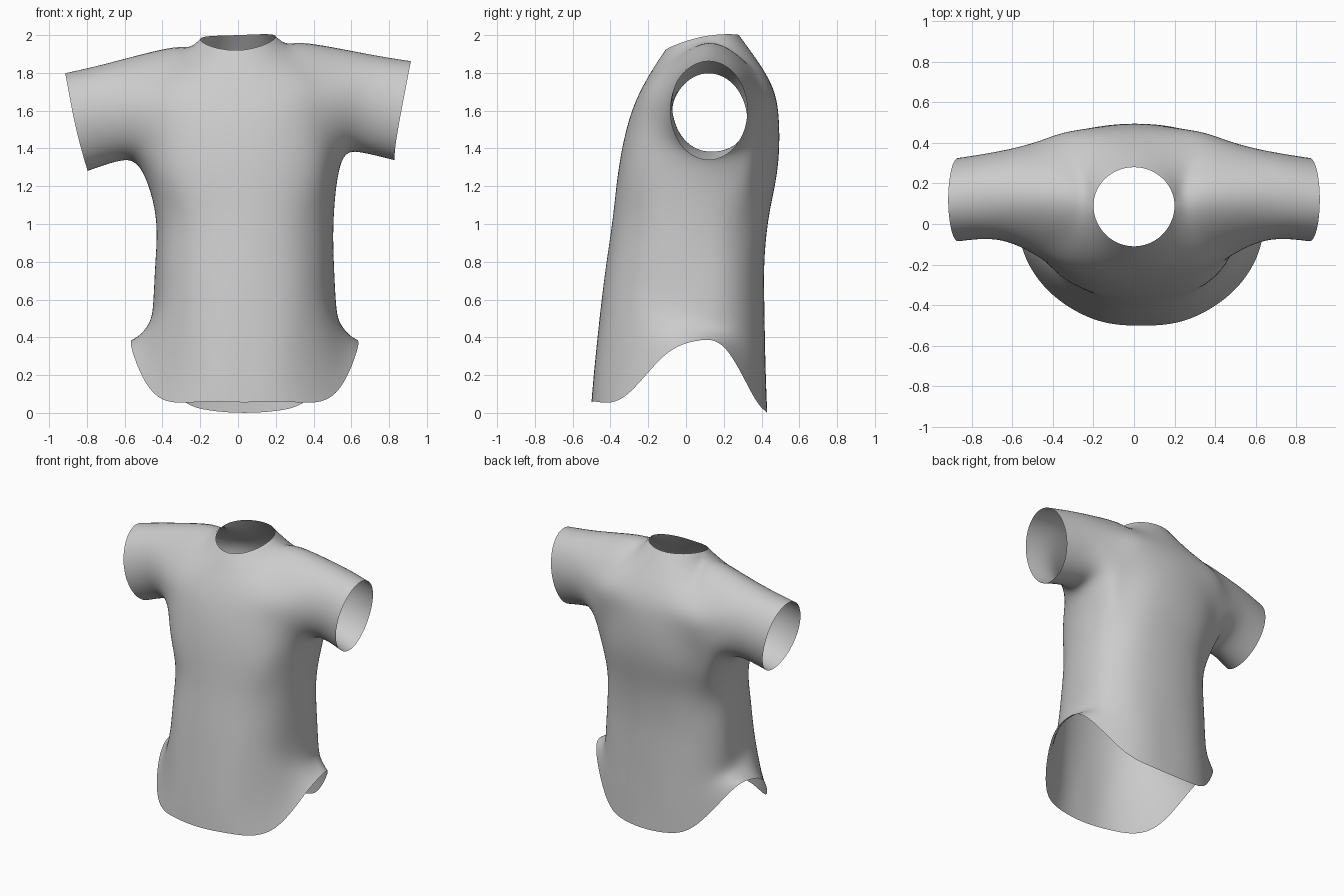
import bpy, bmesh
from math import sin, cos, pi
from mathutils import Matrix

default_cube = bpy.data.objects.get("Cube")
if default_cube:
    bpy.data.objects.remove(default_cube)

cloth = bpy.data.materials.new("light_grey_cloth")
cloth.use_nodes = True
grey = (0.6, 0.6, 0.6, 1)
cloth.diffuse_color = grey
cloth.node_tree.nodes["Principled BSDF"].inputs["Base Color"].default_value = grey

bm = bmesh.new()
CENTRE_Y = 0.08
SIDE = 4                # column index of the side seam, 0 is front centre, 8 back centre


def add_row(points):
    return [bm.verts.new(p) for p in points]


def bridge(lower, upper, closed=False):
    """Join two rows of points with quads."""
    count = len(lower)
    for i in range(count if closed else count - 1):
        j = (i + 1) % count
        bm.faces.new((lower[i], lower[j], upper[j], upper[i]))


def torso_row(z, width, front, back):
    """Half ring from front centre round the side to back centre."""
    points = []
    for column in range(9):
        angle = column * pi / 8
        depth = CENTRE_Y - front if column <= SIDE else back - CENTRE_Y
        bend = abs(cos(angle)) ** 0.85 * (1 if column < SIDE else -1)
        points.append((width * max(sin(angle), 0) ** 0.85, CENTRE_Y - depth * bend, z))
    return points


def sleeve_ring(centre, depth, height, lean):
    """Ring of eight points from the underarm forwards over the top."""
    ring = []
    for i in range(8):
        angle = i * pi / 4
        rise = -cos(angle)
        ring.append((centre[0] + lean * rise, centre[1] - depth * sin(angle),
                     centre[2] + height * rise))
    return add_row(ring)


# Hem: long front and back tails, notched and flared out at the sides
hem = add_row([(0, -.5, .055), (.23, -.47, .06), (.46, -.325, .085), (.585, -.12, .3),
               (.6, .06, .38), (.55, .21, .34), (.37, .35, .1), (.19, .415, .015), (0, .43, 0)])
flare = add_row([(0, -.48, .27), (.21, -.455, .27), (.42, -.31, .29), (.515, -.12, .42),
                 (.515, .08, .45), (.46, .25, .42), (.34, .355, .31), (.18, .41, .27),
                 (0, .42, .26)])
bridge(hem, flare)

# Torso
below = flare
for row in ((.57, .485, -.45, .415), (.8, .472, -.42, .415), (1.05, .472, -.385, .44)):
    above = add_row(torso_row(*row))
    bridge(below, above)
    below = above
chest_points = torso_row(1.3, .53, -.355, .485)
chest_points[SIDE - 1] = (.5, -.1, 1.37)
chest_points[SIDE] = (.535, .11, 1.31)
chest_points[SIDE + 1] = (.5, .335, 1.37)
chest = add_row(chest_points)
bridge(below, chest)

# Neck side and shoulder points shared by the front and back yokes
neck_side = bm.verts.new((.2, .09, 1.985))
shoulder = bm.verts.new((.34, .13, 1.953))


def yoke(base, bust_y, upper_y, neck):
    bust = add_row([(x, y, 1.57) for x, y in zip((0, .19, .35, .48), bust_y)])
    upper = add_row([(x, y, 1.77) for x, y in zip((0, .17, .32, .45), upper_y)])
    top = add_row(neck) + [neck_side, shoulder]
    for lower, higher in ((base, bust), (bust, upper), (upper, top)):
        bridge(lower, higher)
    return bust[-1], upper[-1]


front_edge = yoke(chest[:SIDE], (-.295, -.28, -.23, -.155), (-.205, -.19, -.15, -.095),
                  [(0, -.11, 1.92), (.14, -.052, 1.945)])
back_edge = yoke(chest[:SIDE:-1], (.49, .475, .445, .4), (.435, .425, .395, .36),
                 [(0, .28, 2), (.14, .225, 2)])

# Sleeve grown from the armhole
armhole = [chest[SIDE], chest[SIDE - 1], *front_edge, shoulder,
           *reversed(back_edge), chest[SIDE + 1]]
middle = sleeve_ring((.66, .14, 1.615), .22, .26, .015)
cuff = sleeve_ring((.865, .12, 1.57), .205, .26, .05)
bridge(armhole, middle, closed=True)
bridge(middle, cuff, closed=True)

# Mirror to the other side, then add the slight lean of the worn cloth
bmesh.ops.mirror(bm, geom=bm.verts[:] + bm.edges[:] + bm.faces[:],
                 matrix=Matrix.Identity(4), axis='X', merge_dist=0.001)
for v in bm.verts:
    if v.co.z > 1.25:
        v.co.z += .035 * v.co.x
    v.co.x += .035 * min(max((1.45 - v.co.z) / .3, 0), 1)
bmesh.ops.recalc_face_normals(bm, faces=bm.faces[:])

mesh = bpy.data.meshes.new("shirt")
bm.to_mesh(mesh)
bm.free()
shirt = bpy.data.objects.new("shirt", mesh)
bpy.context.collection.objects.link(shirt)
mesh.materials.append(cloth)
mesh.shade_smooth()
smooth = shirt.modifiers.new("smooth_cloth", 'SUBSURF')
smooth.levels = smooth.render_levels = 3

# Push the cage out until the smoothed cloth passes through the planned points
targets = [v.co.copy() for v in mesh.vertices]
for step in range(6):
    graph = bpy.context.evaluated_depsgraph_get()
    graph.update()
    result = shirt.evaluated_get(graph).data
    offsets = [goal - result.vertices[i].co for i, goal in enumerate(targets)]
    for v, offset in zip(mesh.vertices, offsets):
        v.co += offset * 0.8
    mesh.update()
    shirt.update_tag()
